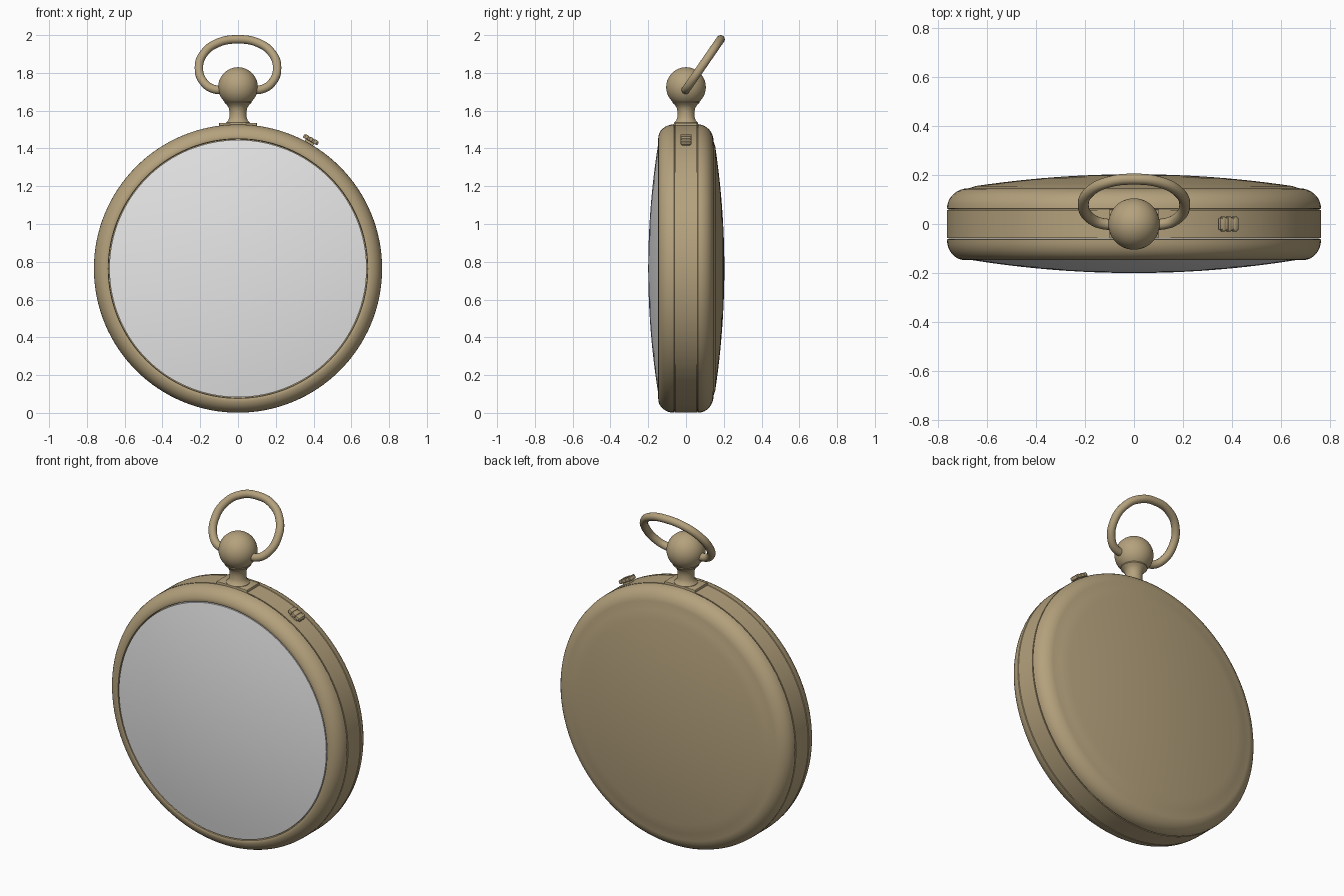
import bpy, bmesh, math
from mathutils import Matrix, Vector

if "Cube" in bpy.data.objects:
    bpy.data.objects.remove(bpy.data.objects["Cube"])

CZ, R = 0.764, 0.763   # case centre height and radius


def material(name, rgb):
    m = bpy.data.materials.new(name)
    m.diffuse_color = (*rgb, 1)
    m.use_nodes = True
    m.node_tree.nodes["Principled BSDF"].inputs["Base Color"].default_value = m.diffuse_color
    return m


brass = material("brass", (0.46, 0.36, 0.205))
glass = material("pale_grey_glass", (0.80, 0.80, 0.80))


def finish(bm, name, mat, angle=35):
    bmesh.ops.remove_doubles(bm, verts=bm.verts, dist=1e-5)
    bmesh.ops.recalc_face_normals(bm, faces=bm.faces)
    me = bpy.data.meshes.new(name)
    bm.to_mesh(me)
    bm.free()
    ob = bpy.data.objects.new(name, me)
    bpy.context.collection.objects.link(ob)
    me.materials.append(mat)
    bpy.ops.object.select_all(action='DESELECT')
    ob.select_set(True)
    bpy.context.view_layer.objects.active = ob
    bpy.ops.object.shade_smooth_by_angle(angle=math.radians(angle))
    return ob


def lathe(name, profile, mat, axis='Y', steps=128, origin=(0, 0, CZ), closed=False):
    """Turn a (radius, height) profile around the Y or Z axis."""
    bm = bmesh.new()
    vs = [bm.verts.new((r, h, 0) if axis == 'Y' else (r, 0, h)) for r, h in profile]
    pairs = list(zip(vs, vs[1:])) + ([(vs[-1], vs[0])] if closed else [])
    edges = [bm.edges.new(p) for p in pairs]
    bmesh.ops.spin(bm, geom=vs + edges, cent=(0, 0, 0), angle=math.tau, steps=steps,
                   axis=(0, 1, 0) if axis == 'Y' else (0, 0, 1))
    bmesh.ops.translate(bm, verts=bm.verts, vec=origin)
    return finish(bm, name, mat)


def box(name, size, matrix, mat, bevel):
    bm = bmesh.new()
    bmesh.ops.create_cube(bm, size=1)
    bmesh.ops.scale(bm, verts=bm.verts, vec=size)
    bmesh.ops.bevel(bm, geom=bm.edges[:], offset=bevel, segments=2, profile=0.5, affect='EDGES')
    bmesh.ops.transform(bm, verts=bm.verts, matrix=matrix)
    return finish(bm, name, mat)


def arc(r0, h0, dr, dh, n=8):
    """Quarter ellipse from the band edge round to the face."""
    return [(r0 - dr * (1 - math.cos(i / n * math.pi / 2)), h0 + dh * math.sin(i / n * math.pi / 2))
            for i in range(n + 1)]


def dome(r, y_rim, y_mid, n=12):
    """Shallow dome from the rim to the axis."""
    return [(r * (1 - i / n), y_mid + (y_rim - y_mid) * (1 - i / n) ** 2) for i in range(n + 1)]


# Case: middle band, front bezel and domed back cover, with thin seams between
lathe("case_band", [(R, -0.057), (R, 0.057), (0.64, 0.057), (0.64, -0.057)], brass, closed=True)
lathe("bezel", [(0.66, -0.061), (R - 0.003, -0.061)] + arc(R, -0.064, 0.072, -0.083)
      + [(0.687, -0.145), (0.685, -0.12), (0.66, -0.12)], brass, closed=True)
lathe("back_cover", [(0.64, 0.061), (R - 0.003, 0.061)] + arc(R, 0.064, 0.09, 0.082)
      + dome(0.645, 0.155, 0.203), brass)
lathe("seam_core", [(0, -0.06), (R - 0.006, -0.06), (R - 0.006, 0.064), (0, 0.064)], brass)

# Glass
lathe("glass", [(0.681, -0.12)] + dome(0.681, -0.144, -0.2), glass)

# Neck with flared ends, seat plate and ball
box("neck_plate", (0.20, 0.118, 0.03), Matrix.Translation((0, 0, 1.520)), brass, 0.003)
lathe("neck", [(0, 1.52), (0.066, 1.52), (0.064, 1.537), (0.052, 1.548), (0.046, 1.565),
               (0.045, 1.59), (0.048, 1.612), (0.058, 1.63), (0.072, 1.642), (0.07, 1.66), (0, 1.66)],
      brass, axis='Z', steps=48, origin=(0, 0, 0))
BALL = 0.105
lathe("ball", [(BALL * math.sin(math.pi * i / 24), -BALL * math.cos(math.pi * i / 24)) for i in range(25)],
      brass, axis='Z', steps=48, origin=(0, 0, 1.725))

# Bow: a tilted loop of round wire whose ends enter the ball
half = [(0.06, 0.0), (0.125, 0.005), (0.178, 0.13), (0.207, 0.43), (0.177, 0.74), (0.1, 0.94)]
path = [(-x, t) for x, t in half] + [(0, 1.0)] + [(x, t) for x, t in reversed(half)]
curve = bpy.data.curves.new("bow", 'CURVE')
curve.dimensions = '3D'
curve.bevel_depth = 0.0225
curve.bevel_resolution = 6
curve.resolution_u = 10
curve.use_fill_caps = True
sp = curve.splines.new('BEZIER')
sp.bezier_points.add(len(path) - 1)
for p, (x, t) in zip(sp.bezier_points, path):
    p.co = (x, 0.183 * t, 1.712 + 0.2655 * t)
    p.handle_left_type = p.handle_right_type = 'AUTO'
curve.materials.append(brass)
bow = bpy.data.objects.new("bow", curve)
bpy.context.collection.objects.link(bow)

# Push button on the band, upper right: stem, cap and grip ribs
ang = math.radians(29.5)
base = Matrix.Translation((0, 0, CZ)) @ Matrix.Rotation(ang, 4, 'Y')


def at(x, r):
    return base @ Matrix.Translation((x, 0, r))


box("button_stem", (0.05, 0.04, 0.05), at(0, 0.765), brass, 0.003)
box("button_cap", (0.088, 0.05, 0.02), at(0, 0.784), brass, 0.005)
for i in (-1, 0, 1):
    box("button_rib", (0.018, 0.06, 0.022), at(i * 0.027, 0.786), brass, 0.004)
